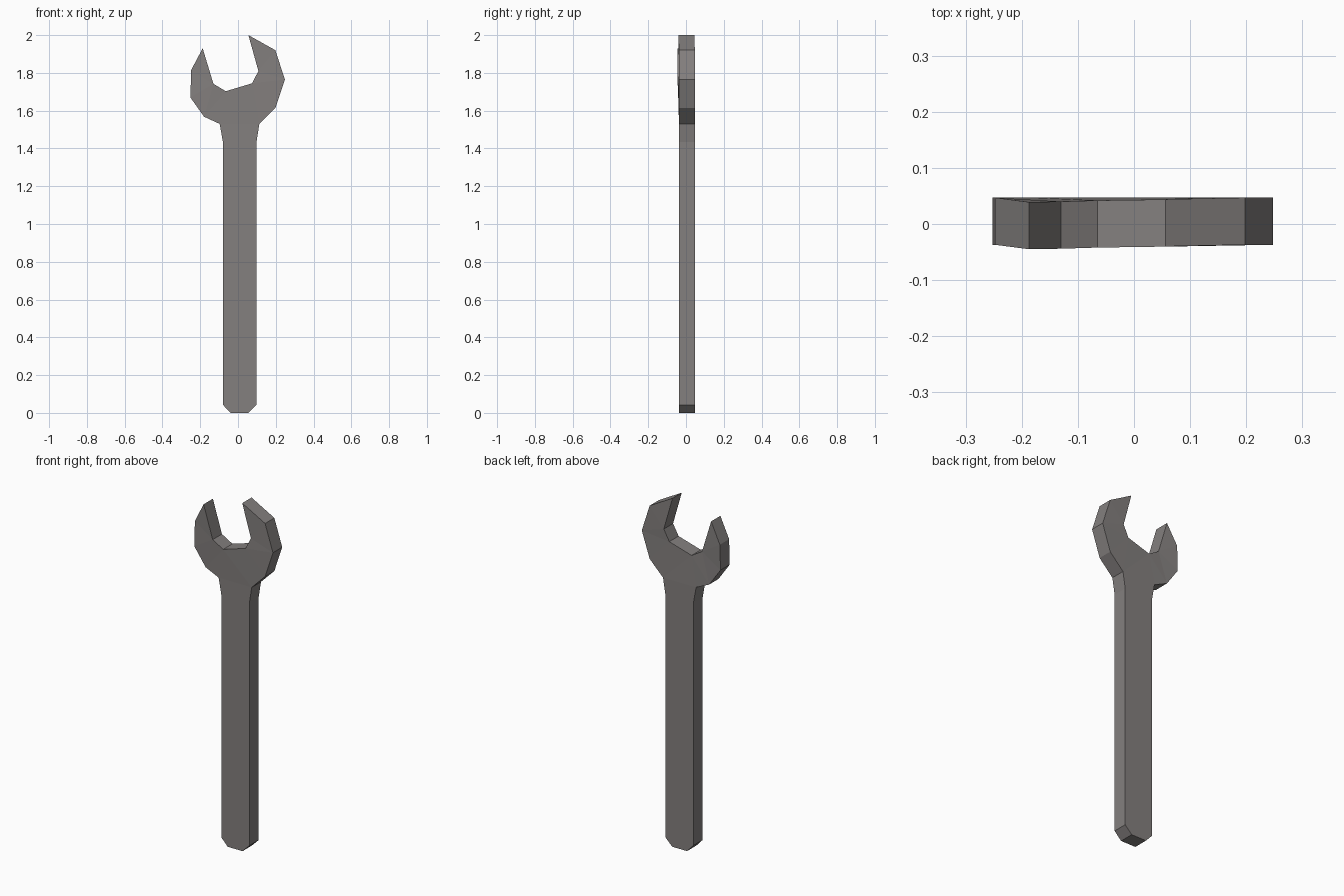
import bpy, bmesh

if "Cube" in bpy.data.objects:
    bpy.data.objects.remove(bpy.data.objects["Cube"])

THICK = 0.084
FRONT_Y = -0.037

# Outline seen from the front: (x, z, small y shift of the bent left jaw)
outline = [
    (-0.04, 0, 0), (0.055, 0, 0), (0.098, 0.043, 0), (0.098, 1.435, 0),          # handle
    (0.113, 1.53, 0), (0.198, 1.615, 0), (0.248, 1.765, 0), (0.198, 1.92, 0),    # right jaw
    (0.055, 2.0, -0.003), (0.108, 1.81, 0), (0.075, 1.745, -0.003),
    (-0.065, 1.703, -0.005), (-0.13, 1.742, -0.007), (-0.187, 1.93, -0.008),     # left jaw
    (-0.248, 1.815, 0), (-0.252, 1.67, 0), (-0.18, 1.568, 0), (-0.097, 1.53, 0),
    (-0.08, 1.435, 0), (-0.08, 0.043, 0),
]

steel = bpy.data.materials.new("grey steel")
steel.diffuse_color = (0.23, 0.215, 0.21, 1)
steel.use_nodes = True
steel.node_tree.nodes["Principled BSDF"].inputs["Base Color"].default_value = steel.diffuse_color

# Wrench: flat plate with faceted edges
bm = bmesh.new()
front = bm.faces.new([bm.verts.new((x, FRONT_Y + d, z)) for x, z, d in outline])
back = bmesh.ops.extrude_face_region(bm, geom=[front], use_keep_orig=True)
bmesh.ops.translate(bm, vec=(0, THICK, 0),
                    verts=[v for v in back["geom"] if isinstance(v, bmesh.types.BMVert)])
bmesh.ops.recalc_face_normals(bm, faces=bm.faces)
bmesh.ops.triangulate(bm, faces=[f for f in bm.faces if len(f.verts) > 4])

mesh = bpy.data.meshes.new("wrench")
bm.to_mesh(mesh)
bm.free()
mesh.materials.append(steel)
wrench = bpy.data.objects.new("wrench", mesh)
bpy.context.collection.objects.link(wrench)
